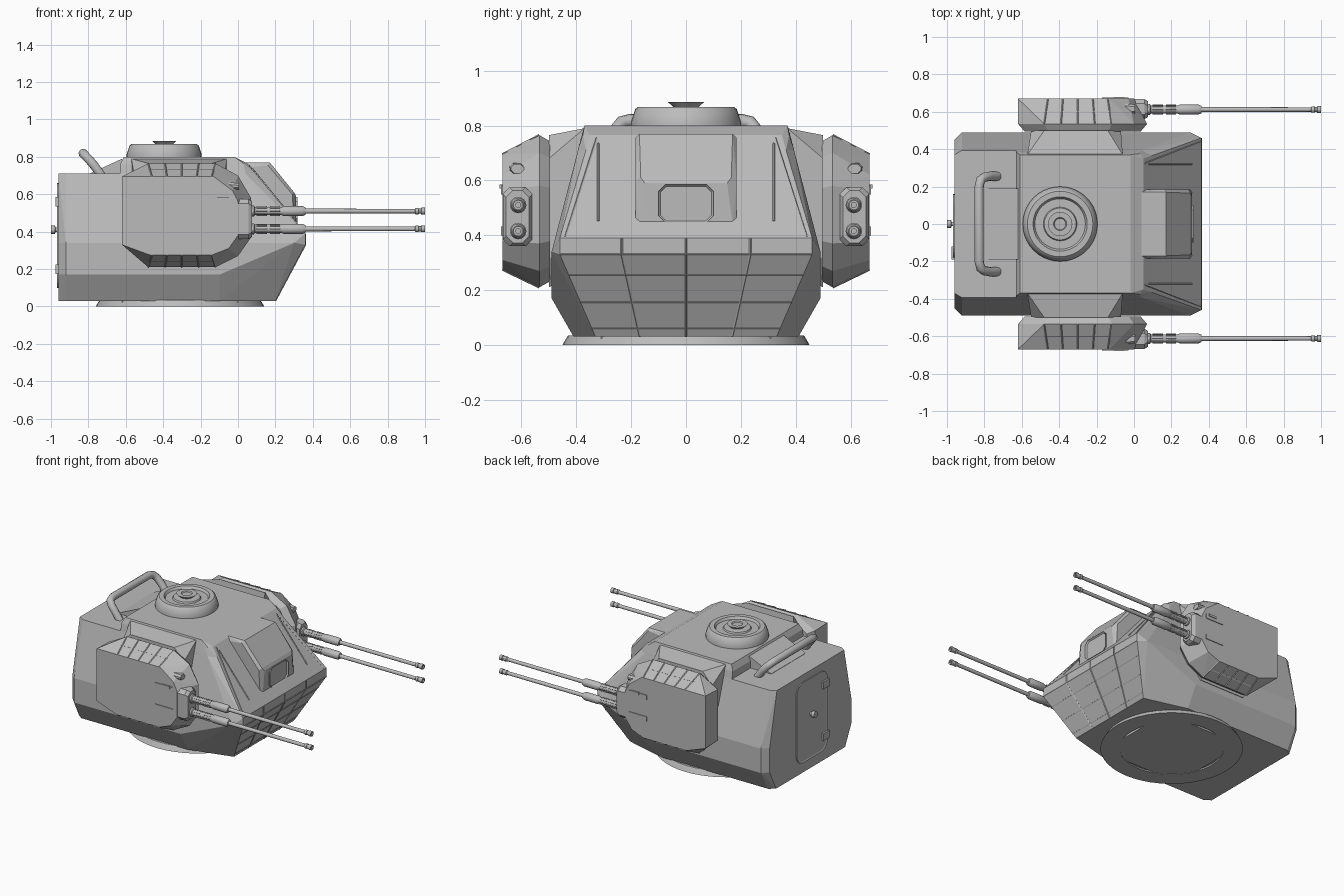
import bpy, bmesh, math
from mathutils import Vector, Matrix

if "Cube" in bpy.data.objects:
    bpy.data.objects.remove(bpy.data.objects["Cube"])

grey = bpy.data.materials.new("armour grey")
grey.diffuse_color = (0.5, 0.5, 0.5, 1)
grey.use_nodes = True
grey.node_tree.nodes["Principled BSDF"].inputs["Base Color"].default_value = grey.diffuse_color


def finish(name, bm, smooth=False):
    bmesh.ops.recalc_face_normals(bm, faces=bm.faces)
    me = bpy.data.meshes.new(name)
    bm.to_mesh(me)
    bm.free()
    me.materials.append(grey)
    ob = bpy.data.objects.new(name, me)
    bpy.context.collection.objects.link(ob)
    if smooth:
        bpy.ops.object.select_all(action='DESELECT')
        ob.select_set(True)
        bpy.context.view_layer.objects.active = ob
        bpy.ops.object.shade_smooth_by_angle(angle=math.radians(35))
    return ob


def hull(name, pts, mirror=False):
    """Convex block around points, optionally mirrored in y."""
    bm = bmesh.new()
    pts = list(pts)
    if mirror:
        pts += [(x, -y, z) for x, y, z in pts]
    for p in pts:
        bm.verts.new(p)
    res = bmesh.ops.convex_hull(bm, input=bm.verts)
    junk = {v for v in res["geom_interior"] + res["geom_unused"] if isinstance(v, bmesh.types.BMVert)}
    bmesh.ops.delete(bm, geom=list(junk), context='VERTS')
    bmesh.ops.dissolve_limit(bm, angle_limit=0.02, verts=bm.verts, edges=bm.edges)
    return finish(name, bm)


def box(name, lo, hi):
    return hull(name, [(x, y, z) for x in (lo[0], hi[0]) for y in (lo[1], hi[1]) for z in (lo[2], hi[2])])


def lathe(name, prof, loc, axis='Z', n=32):
    """Revolve (radius, height) pairs around an axis."""
    bm = bmesh.new()
    rot = Matrix.Rotation(math.pi / 2, 4, 'Y') if axis == 'X' else Matrix()
    m = Matrix.Translation(loc) @ rot
    rings = [[bm.verts.new(m @ Vector((r * math.cos(2 * math.pi * i / n), r * math.sin(2 * math.pi * i / n), h)))
              for i in range(n)] for r, h in prof]
    for a, b in zip(rings, rings[1:]):
        for i in range(n):
            bm.faces.new((a[i], a[(i + 1) % n], b[(i + 1) % n], b[i]))
    bmesh.ops.remove_doubles(bm, verts=bm.verts, dist=1e-5)
    return finish(name, bm, True)


def seams(name, lines, r=0.004):
    """Thin four-sided bars along line segments."""
    bm = bmesh.new()
    for a, b in lines:
        a, b = Vector(a), Vector(b)
        d = b - a
        m = Matrix.Translation((a + b) / 2) @ d.to_track_quat('Z', 'Y').to_matrix().to_4x4()
        bmesh.ops.create_cone(bm, cap_ends=True, segments=4, radius1=r, radius2=r, depth=d.length, matrix=m)
    return finish(name, bm)


def recessed_plate(name, poly, x0, x1, inset, depth):
    """Plate from a (y, z) outline, facing x1, with a sunken centre."""
    bm = bmesh.new()
    f = bm.faces.new([bm.verts.new((x0, y, z)) for y, z in poly])
    ext = bmesh.ops.extrude_face_region(bm, geom=[f])
    bmesh.ops.translate(bm, vec=(x1 - x0, 0, 0), verts=[v for v in ext["geom"] if isinstance(v, bmesh.types.BMVert)])
    bmesh.ops.recalc_face_normals(bm, faces=bm.faces)
    front = [g for g in ext["geom"] if isinstance(g, bmesh.types.BMFace)][0]
    bmesh.ops.inset_region(bm, faces=[front], thickness=inset, depth=0)
    bmesh.ops.translate(bm, vec=(-depth, 0, 0), verts=front.verts)
    return finish(name, bm)


def chamfered(y0, y1, z0, z1, c, steps=1):
    """Rectangle outline with cut or rounded corners."""
    out = []
    for cy, cz, a0 in ((y1 - c, z1 - c, 0), (y0 + c, z1 - c, 90), (y0 + c, z0 + c, 180), (y1 - c, z0 + c, 270)):
        for i in range(steps + 1):
            a = math.radians(a0 + 90 * i / steps)
            out.append((cy + c * math.cos(a), cz + c * math.sin(a)))
    return out


# main armoured body
hull("turret_body", [
    (-0.96, 0.37, 0.71), (-0.96, 0.45, 0.34), (-0.96, 0.45, 0.17), (-0.96, 0.38, 0.03),
    (-0.92, 0.394, 0.71), (-0.92, 0.49, 0.34), (-0.92, 0.49, 0.17), (-0.92, 0.41, 0.03),
    (-0.10, 0.49, 0.17), (-0.10, 0.41, 0.03), (0.20, 0.33, 0.03), (0.30, 0.49, 0.34),
    (0.36, 0.46, 0.39), (0.36, 0.46, 0.33), (0.095, 0.365, 0.71), (0.04, 0.394, 0.71)], True)
# raised roof
hull("turret_roof", [
    (-0.63, 0.394, 0.71), (-0.63, 0.385, 0.76), (-0.61, 0.37, 0.80), (-0.02, 0.37, 0.80),
    (0.03, 0.376, 0.765), (0.05, 0.35, 0.765), (0.095, 0.365, 0.71), (0.04, 0.394, 0.71)], True)
hull("roof_rear_ramp", [(-0.62, 0.19, 0.79), (-0.62, 0.19, 0.70), (-0.79, 0.19, 0.70), (-0.79, 0.19, 0.712)], True)

# turntable ring
lathe("turntable_ring", [(0.33, 0.01), (0.33, 0), (0.45, 0), (0.445, 0.01), (0.43, 0.035), (0, 0.035)], (-0.31, 0, 0), n=48)
hull("turntable_floor", [(-0.31 + x, y, z) for x in (-0.31, 0.31) for y in (-0.31, 0.31) for z in (0.002, 0.03)])

# round roof hatch
lathe("roof_hatch", [(0.20, 0.79), (0.20, 0.815), (0.185, 0.86), (0.175, 0.868), (0.145, 0.868), (0.135, 0.852),
                     (0.09, 0.852), (0.085, 0.862), (0.045, 0.866), (0.065, 0.885), (0.035, 0.885), (0.03, 0.878),
                     (0, 0.878)], (-0.395, 0, 0), n=40)

# rear grab rail
cu = bpy.data.curves.new("grab_rail", 'CURVE')
cu.dimensions = '3D'
cu.bevel_depth = 0.025
cu.bevel_resolution = 3
cu.use_fill_caps = True
half = [(-0.73, 0.255, 0.70), (-0.77, 0.255, 0.755), (-0.80, 0.25, 0.79), (-0.82, 0.235, 0.81), (-0.828, 0.20, 0.818)]
path = half + [(x, -y, z) for x, y, z in reversed(half)]
sp = cu.splines.new('POLY')
sp.points.add(len(path) - 1)
for p, c in zip(sp.points, path):
    p.co = (*c, 1)
cu.materials.append(grey)
bpy.context.collection.objects.link(bpy.data.objects.new("grab_rail", cu))

# sight hood on the front slope
hull("sight_hood", [(0.02, 0.17, 0.77), (0.17, 0.17, 0.77), (0.02, 0.185, 0.74), (0.30, 0.165, 0.61),
                    (0.31, 0.15, 0.59), (0.31, 0.17, 0.44), (0.30, 0.185, 0.44), (0.29, 0.185, 0.60),
                    (0.16, 0.185, 0.755), (0.1, 0.185, 0.44)], True)
recessed_plate("sight_window", chamfered(-0.10, 0.10, 0.445, 0.585, 0.025), 0.30, 0.318, 0.014, 0.014)


# panel seams on the front slopes
def nose(y, z):
    return (0.36 - max(0, 0.33 - z) / 0.3 * 0.16, y, z)


def nose_half(z):
    return 0.46 - max(0, 0.33 - z) / 0.3 * 0.13


lines = [(nose(-nose_half(z), z), nose(nose_half(z), z)) for z in (0.33, 0.255, 0.155, 0.06)]
for k in (-0.51, 0, 0.51):
    lines += [(nose(k * 0.46, 0.39), nose(k * 0.46, 0.33)), (nose(k * 0.46, 0.33), nose(k * 0.33, 0.03))]
for s in (-1, 1):
    lines.append(((0.078, s * 0.32, 0.735), (0.31, s * 0.32, 0.452)))
    lines.append(((0.06, s * 0.325, 0.755), (0.355, s * 0.44, 0.395)))
seams("nose_seams", lines)

# rear door with hinges and knob
recessed_plate("rear_door", chamfered(-0.18, 0.16, 0.10, 0.66, 0.07, 5), -0.95, -0.967, 0.01, -0.004)
for z in (0.56, 0.20):
    box("door_hinge", (-0.975, -0.19, z - 0.025), (-0.955, -0.12, z + 0.025))
lathe("door_knob", [(0, -0.04), (0.022, -0.04), (0.022, -0.018), (0.012, -0.016), (0.012, 0.02)], (-0.96, 0, 0.41), 'X', 12)

# gun pods on both sides
outer = [(-0.62, 0.33), (-0.62, 0.695), (-0.13, 0.695), (-0.03, 0.62), (0.0, 0.56), (0.0, 0.38),
         (-0.05, 0.31), (-0.14, 0.275), (-0.47, 0.275)]
inner = [(-0.62, 0.335), (-0.62, 0.69), (-0.56, 0.70), (-0.48, 0.765), (-0.12, 0.765), (0.0, 0.70), (0.07, 0.58),
         (0.07, 0.37), (0.0, 0.27), (-0.12, 0.21), (-0.48, 0.21)]
for s, side in ((1, "left"), (-1, "right")):
    # bracket joining pod to body
    hull(side + "_pod_bracket",
         [(x, s * 0.37, z) for x in (-0.57, -0.06) for z in (0.28, 0.79)] +
         [(x, s * 0.50, z) for x in (-0.48, -0.14) for z in (0.21, 0.765)] +
         [(x, s * 0.50, z) for x in (-0.55, -0.07) for z in (0.32, 0.68)])
    # pod shell
    back = [(-0.27 + (x + 0.27) * 0.9, 0.485 + (z - 0.485) * 0.92) for x, z in inner]
    hull(side + "_pod", [(x, s * 0.67, z) for x, z in outer] + [(x, s * 0.535, z) for x, z in inner] +
         [(x, s * 0.495, z) for x, z in back])
    # armour tile seams on the sloping pod edges
    tiles = []
    for k in (0, 0.25, 0.5, 0.75, 1):
        tiles.append(((-0.48 + 0.36 * k, s * 0.535, 0.765), (-0.46 + 0.32 * k, s * 0.67, 0.695)))
        tiles.append(((-0.48 + 0.36 * k, s * 0.535, 0.21), (-0.46 + 0.32 * k, s * 0.67, 0.275)))
    tiles += [((-0.48, s * 0.60, 0.731), (-0.125, s * 0.60, 0.731)), ((-0.48, s * 0.60, 0.242), (-0.13, s * 0.60, 0.242))]
    seams(side + "_pod_seams", tiles)
    # gun cradle, side rails, pin and small sensor
    hull(side + "_gun_cradle",
         [(x, s * y, z) for x, c in ((-0.05, 0), (0.055, 0), (0.075, 0.012))
          for y, z in chamfered(0.56 + c, 0.668 - c, 0.36 + c, 0.575 - c, 0.025)])
    for z in (0.415, 0.565):
        box(side + "_cradle_rail", (-0.17, s * 0.66, z - 0.016), (-0.03, s * 0.675, z + 0.016))
    box(side + "_cradle_pin", (-0.11, s * 0.66, 0.57), (-0.05, s * 0.68, 0.585))
    hull(side + "_sensor", [(x, s * y, z) for x, c in ((-0.06, 0), (0.005, 0.006))
                            for y, z in chamfered(0.585 + c, 0.645 - c, 0.62 + c, 0.665 - c, 0.012)])
    # twin guns
    for z in (0.415, 0.51):
        lathe(side + "_gun_barrel", [
            (0.03, 0.05), (0.03, 0.085), (0.022, 0.09), (0.022, 0.235), (0.027, 0.245), (0.027, 0.345), (0.02, 0.36),
            (0.013, 0.362), (0.012, 0.945), (0.017, 0.95), (0.017, 0.965), (0.014, 0.967), (0.014, 0.978),
            (0.018, 0.98), (0.018, 1.0), (0.009, 1.0), (0.009, 0.97), (0, 0.97)], (0, s * 0.612, z), 'X', 16)
        slots = []
        for i in range(8):
            a = 2 * math.pi * i / 8
            dy, dz = 0.023 * math.cos(a), 0.023 * math.sin(a)
            for x0 in (0.10, 0.17):
                slots.append(((x0, s * 0.612 + dy, z + dz), (x0 + 0.055, s * 0.612 + dy, z + dz)))
        seams(side + "_barrel_jacket_ribs", slots, 0.004)
